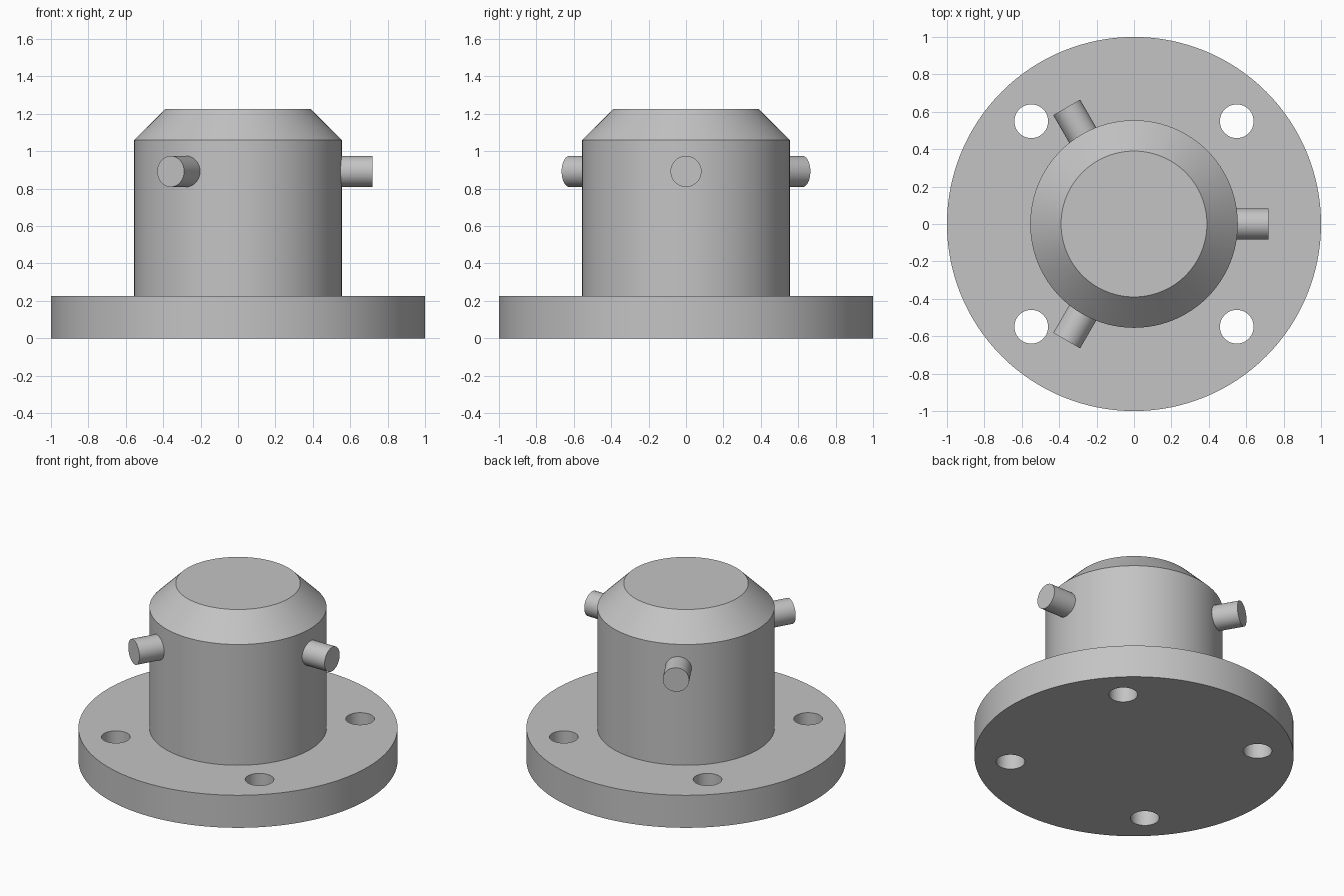
import bpy
from math import radians, cos, sin, pi

cube = bpy.data.objects.get("Cube")
if cube:
    bpy.data.objects.remove(cube, do_unlink=True)

# One plain grey for every part
grey = bpy.data.materials.new("plain grey")
grey.use_nodes = True
colour = (0.55, 0.55, 0.55, 1)
grey.diffuse_color = colour
grey.node_tree.nodes["Principled BSDF"].inputs["Base Color"].default_value = colour


def cylinder(name, radius, start, end, location=(0, 0, 0), rotation=(0, 0, 0), top=None, sides=96):
    """Cylinder or cone frustum running from start to end along its local z."""
    bpy.ops.mesh.primitive_cone_add(
        vertices=sides, radius1=radius, radius2=radius if top is None else top,
        depth=end - start, location=(0, 0, 0))
    obj = bpy.context.object
    obj.name = name
    for v in obj.data.vertices:
        v.co.z += (start + end) / 2
    obj.location, obj.rotation_euler = location, rotation
    obj.data.materials.append(grey)
    return obj


def activate(obj):
    bpy.ops.object.select_all(action='DESELECT')
    obj.select_set(True)
    bpy.context.view_layer.objects.active = obj


def smooth(obj):
    activate(obj)
    bpy.ops.object.shade_smooth_by_angle(angle=radians(30))


# Flange with four bolt holes
flange_top = 0.225
flange = cylinder("flange", 1.0, 0, flange_top, sides=128)
for i in range(4):
    a = pi / 4 + i * pi / 2
    drill = cylinder("hole_cutter", 0.09, -0.1, 0.4,
                     (0.777 * cos(a), 0.777 * sin(a), 0), sides=48)
    drill.hide_render = True
    cut = flange.modifiers.new("bolt_hole", 'BOOLEAN')
    cut.operation, cut.solver, cut.object = 'DIFFERENCE', 'EXACT', drill
    activate(flange)
    bpy.ops.object.modifier_apply(modifier=cut.name)
    bpy.data.objects.remove(drill, do_unlink=True)
smooth(flange)

# Hub: straight body revolved together with its chamfered top
profile = [(0.555, flange_top), (0.555, 1.06), (0.39, 1.225)]
sides = 96
verts = [(r * cos(2 * pi * i / sides), r * sin(2 * pi * i / sides), z)
         for r, z in profile for i in range(sides)]
faces = [(k * sides + i, k * sides + (i + 1) % sides,
          (k + 1) * sides + (i + 1) % sides, (k + 1) * sides + i)
         for k in range(len(profile) - 1) for i in range(sides)]
faces.append(tuple(range(2 * sides, 3 * sides)))
faces.append(tuple(reversed(range(sides))))
mesh = bpy.data.meshes.new("hub")
mesh.from_pydata(verts, [], faces)
mesh.materials.append(grey)
hub = bpy.data.objects.new("hub", mesh)
bpy.context.collection.objects.link(hub)
smooth(hub)

# Three radial pins, evenly spaced around the hub
for i, name in enumerate(("left_pin", "back_right_pin", "front_right_pin")):
    pin = cylinder(name, 0.083, 0.45, 0.72, (0, 0, 0.892),
                   (0, pi / 2, i * 2 * pi / 3), sides=48)
    smooth(pin)
